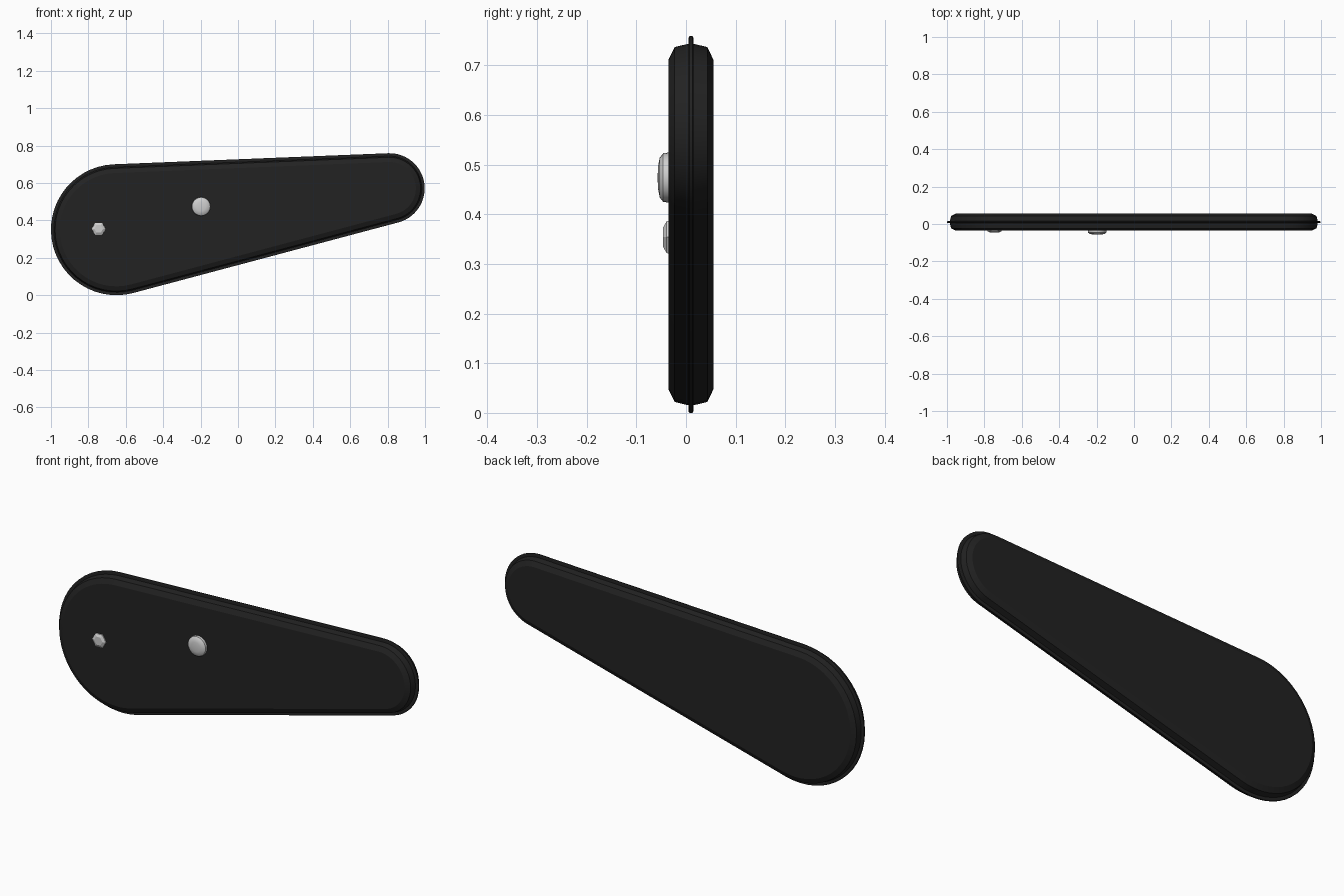
import bpy, bmesh, math
from mathutils import Vector

if "Cube" in bpy.data.objects:
    bpy.data.objects.remove(bpy.data.objects["Cube"])


def material(name, value):
    m = bpy.data.materials.new(name)
    m.diffuse_color = (value, value, value, 1)
    m.use_nodes = True
    m.node_tree.nodes["Principled BSDF"].inputs["Base Color"].default_value = m.diffuse_color
    return m


BLACK = material("black plastic", 0.016)
SILVER = material("silver metal", 0.62)

# Big and small end circles of the case: centre x, centre z, radius
BIG = (-0.65, 0.35, 0.35)
SMALL = (0.81, 0.571, 0.188)


def tapered_outline(inset, steps=28):
    """Two end arcs joined by their common tangents, shrunk by inset."""
    dx, dz = SMALL[0] - BIG[0], SMALL[1] - BIG[1]
    axis = math.atan2(dz, dx)
    spread = math.acos((BIG[2] - SMALL[2]) / math.hypot(dx, dz))
    points = []
    for (cx, cz, r), start, end in (
            (SMALL, axis - spread, axis + spread),
            (BIG, axis + spread, axis - spread + 2 * math.pi)):
        for i in range(steps + 1):
            a = start + (end - start) * i / steps
            points.append((cx + (r - inset) * math.cos(a),
                           cz + (r - inset) * math.sin(a)))
    return points


def loft(name, sections, mat, smooth_angle):
    """Skin a stack of (y, outline) sections and cap both ends."""
    bm = bmesh.new()
    rings = [[bm.verts.new((x, y, z)) for x, z in outline]
             for y, outline in sections]
    n = len(rings[0])
    for a, b in zip(rings, rings[1:]):
        for i in range(n):
            j = (i + 1) % n
            bm.faces.new((a[i], a[j], b[j], b[i]))
    bm.faces.new(rings[0])
    bm.faces.new(rings[-1])
    bmesh.ops.recalc_face_normals(bm, faces=bm.faces)
    mesh = bpy.data.meshes.new(name)
    bm.to_mesh(mesh)
    bm.free()
    mesh.materials.append(mat)
    obj = bpy.data.objects.new(name, mesh)
    bpy.context.collection.objects.link(obj)
    bpy.ops.object.select_all(action='DESELECT')
    obj.select_set(True)
    bpy.context.view_layer.objects.active = obj
    bpy.ops.object.shade_smooth_by_angle(angle=math.radians(smooth_angle))
    return obj


def circle(cx, cz, r, n):
    return [(cx + r * math.cos(2 * math.pi * i / n),
             cz + r * math.sin(2 * math.pi * i / n)) for i in range(n)]


MID = 0.01  # y of the seam between the case halves

# Case with bevelled rims
case_profile = [(-0.045, 0.047), (-0.033, 0.022), (0, 0.014),
                (0.033, 0.022), (0.045, 0.047)]
loft("case", [(MID + y, tapered_outline(d)) for y, d in case_profile],
     BLACK, 25)

# Thin raised seam around the case
seam_profile = [(-0.005, 0.016), (-0.005, 0.003), (-0.003, 0.0),
                (0.003, 0.0), (0.005, 0.003), (0.005, 0.016)]
loft("seam_rib", [(MID + y, tapered_outline(d)) for y, d in seam_profile],
     BLACK, 30)

# Round domed button
loft("round_button", [(y, circle(-0.197, 0.474, r, 24)) for y, r in
     ((-0.03, 0.051), (-0.046, 0.049), (-0.053, 0.040),
      (-0.056, 0.024), (-0.057, 0.008))], SILVER, 40)

# Small six-sided screw head
loft("screw_head", [(y, circle(-0.745, 0.354, r, 6)) for y, r in
     ((-0.03, 0.039), (-0.039, 0.037), (-0.046, 0.023))], SILVER, 15)
